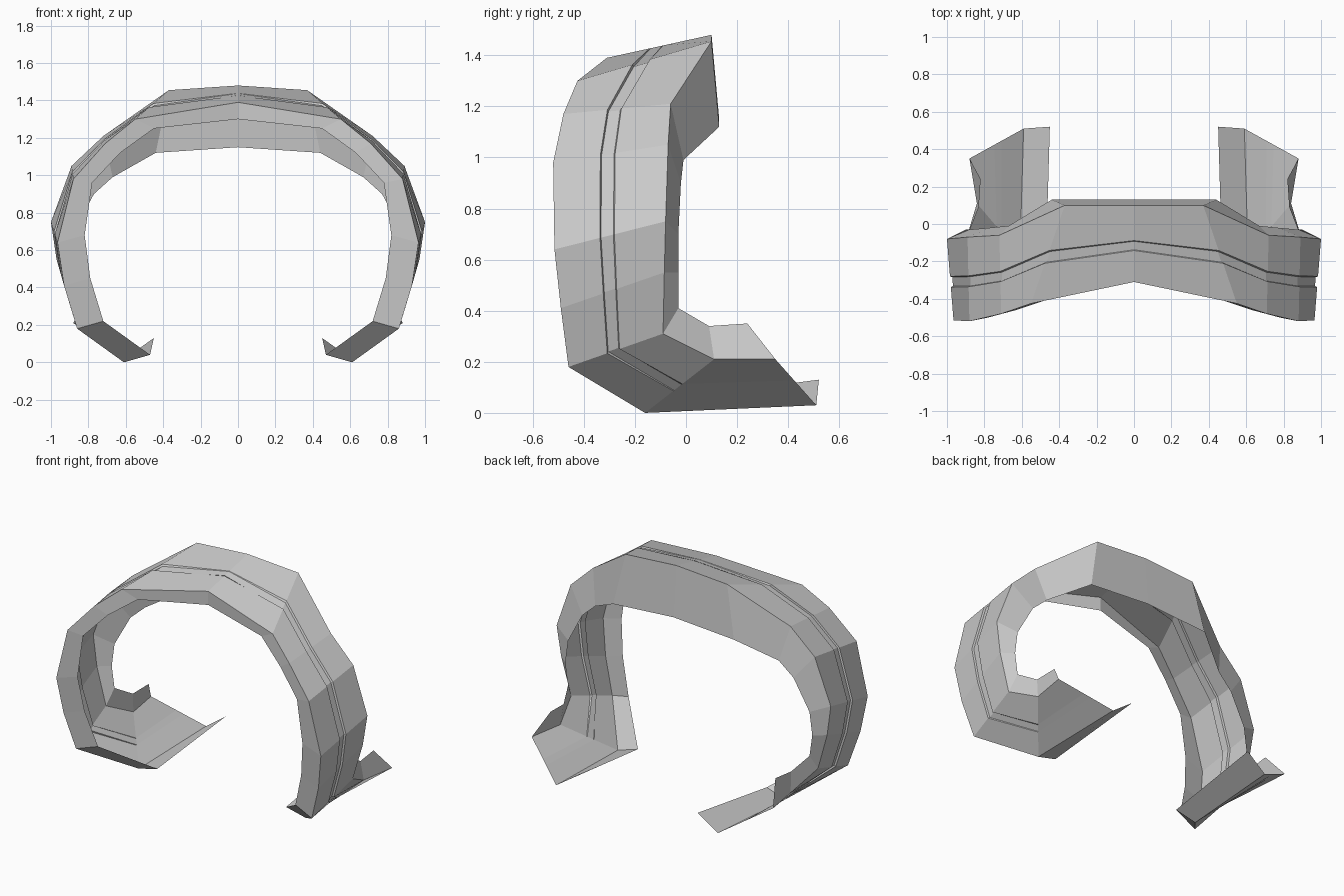
import bpy, bmesh
from mathutils import Vector

if "Cube" in bpy.data.objects:
    bpy.data.objects.remove(bpy.data.objects["Cube"])

# Guide rails from the crown (x = 0) down the right side and back along the foot
inner_lip = [(0, -.31, 1.30), (.45, -.40, 1.25), (.63, -.46, 1.12), (.78, -.50, .96),
             (.82, -.50, .68), (.79, -.47, .45), (.72, -.43, .22), (.47, -.17, .04), (.45, .52, .13)]
front_edge = [(0, -.31, 1.39), (.55, -.425, 1.30), (.71, -.48, 1.17), (.88, -.52, .98),
              (.965, -.515, .64), (.93, -.49, .41), (.86, -.46, .18), (.61, -.16, 0), (.59, .51, .03)]
back_edge = [(0, .10, 1.48), (.37, .10, 1.455), (.72, -.06, 1.21), (.89, -.07, 1.05),
             (1.0, -.08, .75), (.97, -.085, .55), (.90, -.09, .31), (.84, .11, .21), (.88, .35, .21)]
back_flange = [(0, .13, 1.15), (.44, .13, 1.12), (.67, -.01, .99), (.77, -.02, .90),
               (.88, -.03, .70), (.90, -.03, .55), (.88, -.03, .41), (.83, .09, .34), (.82, .24, .35)]


def between(t, depth=0.0):
    """Rail between front and back edge, sunk towards the arch centre."""
    rail = []
    last = len(front_edge) - 1
    for i, (a, b) in enumerate(zip(front_edge, back_edge)):
        p = Vector(a).lerp(Vector(b), t)
        if 0 < i < last - 1:
            p += Vector((-p.x, 0, .7 - p.z)).normalized() * depth
        rail.append(p)
    return rail


def loft(name, rails):
    """Quad shell through the rails, mirrored across x."""
    bm = bmesh.new()
    rows = [[bm.verts.new(p) for p in r] for r in rails]
    for r, s in zip(rows, rows[1:]):
        for i in range(len(r) - 1):
            bm.faces.new((r[i], r[i + 1], s[i + 1], s[i]))
    bmesh.ops.remove_doubles(bm, verts=bm.verts, dist=1e-5)
    bmesh.ops.recalc_face_normals(bm, faces=bm.faces)
    # Turn the shell so that its crown faces up
    crown = max(bm.faces, key=lambda f: abs(f.normal.z) * (f.calc_center_median().z > 1.35))
    if crown.normal.z < 0:
        bmesh.ops.reverse_faces(bm, faces=bm.faces)
    me = bpy.data.meshes.new(name)
    bm.to_mesh(me)
    bm.free()
    ob = bpy.data.objects.new(name, me)
    bpy.context.collection.objects.link(ob)
    ob.modifiers.new("mirror", 'MIRROR').use_clip = True
    return ob


# Open arched shell: front lip, outer band with shallow recess, back flange
loft("arched_band", [inner_lip, front_edge,
                     between(.41), between(.42, .012), between(.53, .012), between(.54),
                     back_edge, back_flange])
